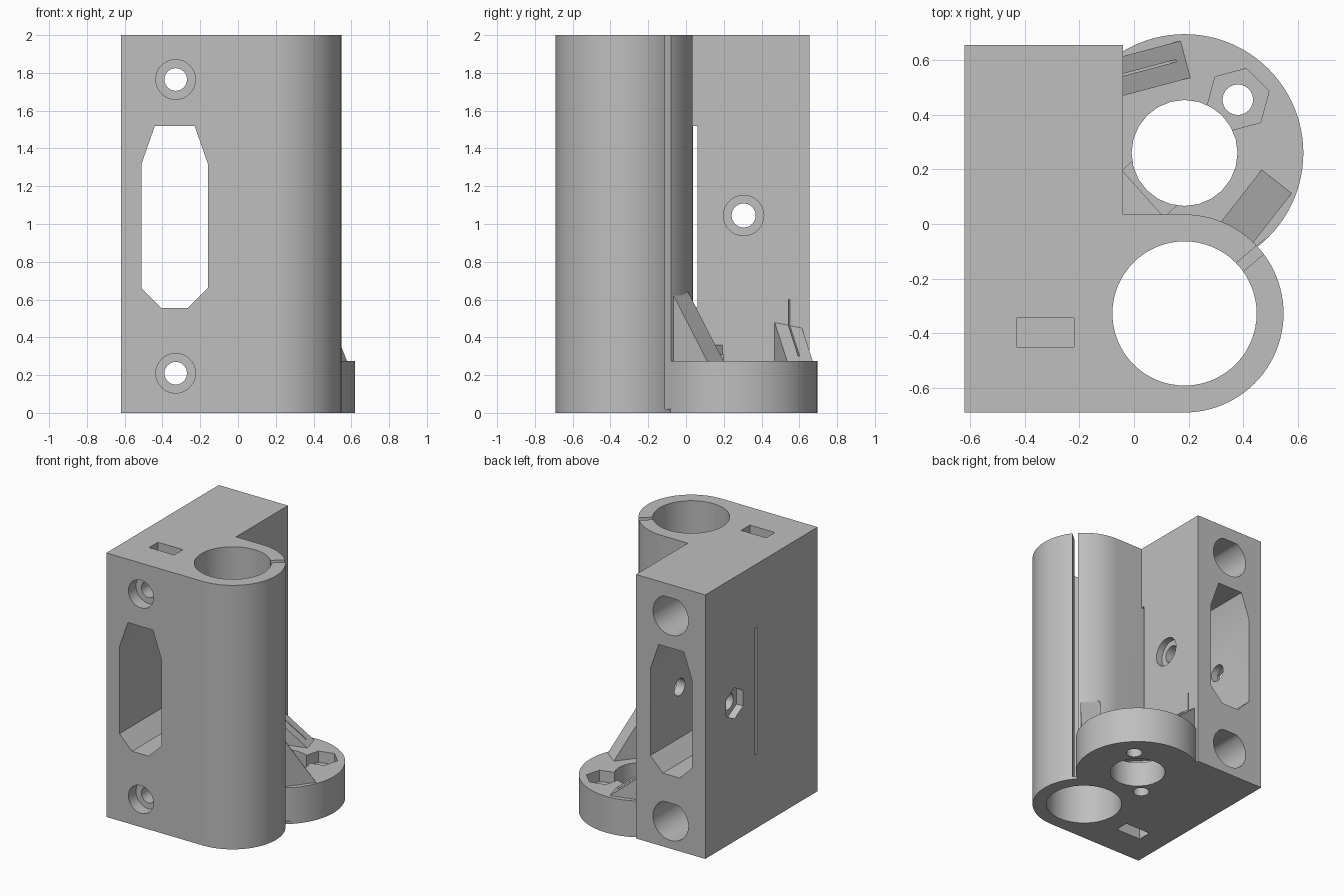
import bpy, bmesh, math
from mathutils import Matrix, Vector

cube = bpy.data.objects.get("Cube")
if cube:
    bpy.data.objects.remove(cube, do_unlink=True)

grey = bpy.data.materials.new("plain grey")
grey.use_nodes = True
colour = (0.52, 0.52, 0.52, 1)
grey.diffuse_color = colour
grey.node_tree.nodes["Principled BSDF"].inputs["Base Color"].default_value = colour


def ring(u, v, r, n=64, start=0, sweep=360):
    """Points on a circle, or on an arc when sweep is under a full turn."""
    steps = n if sweep == 360 else n - 1
    angles = [math.radians(start + sweep * i / steps) for i in range(n)]
    return [(u + r * math.cos(a), v + r * math.sin(a)) for a in angles]


def rect(u0, u1, v0, v1):
    return [(u0, v0), (u1, v0), (u1, v1), (u0, v1)]


def prism(name, points, a, b, axis="z", place=None):
    """Extrude a flat outline from a to b along an axis."""
    order = {"x": lambda u, v, w: (w, u, v),
             "y": lambda u, v, w: (u, w, v),
             "z": lambda u, v, w: (u, v, w)}[axis]
    bm = bmesh.new()
    low = [bm.verts.new(order(u, v, a)) for u, v in points]
    high = [bm.verts.new(order(u, v, b)) for u, v in points]
    bm.faces.new(low)
    bm.faces.new(high)
    for i in range(len(points)):
        j = (i + 1) % len(points)
        bm.faces.new((low[i], low[j], high[j], high[i]))
    if place:
        bm.transform(place)
    bmesh.ops.recalc_face_normals(bm, faces=bm.faces)
    mesh = bpy.data.meshes.new(name)
    bm.to_mesh(mesh)
    bm.free()
    mesh.materials.append(grey)
    obj = bpy.data.objects.new(name, mesh)
    bpy.context.collection.objects.link(obj)
    return obj


def at(x, y, degrees):
    return Matrix.Translation(Vector((x, y, 0))) @ Matrix.Rotation(math.radians(degrees), 4, "Z")


def combine(target, tool, operation):
    bpy.context.view_layer.objects.active = target
    mod = target.modifiers.new(operation, "BOOLEAN")
    mod.operation, mod.solver, mod.object = operation, "EXACT", tool
    bpy.ops.object.modifier_apply(modifier=mod.name)
    bpy.data.objects.remove(tool, do_unlink=True)


LEFT, STEP, FRONT, BACK, NOTCH = -0.62, -0.04, -0.69, 0.655, 0.035
TUBE = (0.185, (FRONT + NOTCH) / 2)
DISC = (0.185, 0.26)
ROD_X = -0.33
ROD_Z = (0.21, 1.765)

# Upright block with the round bearing tube at its front corner
outline = ([(LEFT, FRONT)]
           + ring(*TUBE, (NOTCH - FRONT) / 2, 49, -90, 180)
           + [(STEP, NOTCH), (STEP, BACK), (LEFT, BACK)])
body = prism("carriage_bracket", outline, 0, 2)

# Round foot, two sloped gussets and the corner cover
adds = [
    prism("round_foot", ring(*DISC, 0.435, 96), 0, 0.275),
    prism("tube_gusset", [(0, 0.2), (0, 0.275), (-0.27, 0.69), (-0.27, 0.2)],
          -0.07, 0.07, "y", at(0.522, 0.155, 52)),
    prism("block_gusset", [(0, 0.2), (0, 0.275), (-0.3, 0.515), (-0.3, 0.2)],
          -0.07, 0.07, "y", at(0.188, 0.603, 15)),
    prism("corner_cover", [(-0.1, -0.02), (0.15, -0.02), (-0.1, 0.26)], 0.2, 0.36),
]
for part in adds:
    combine(body, part, "UNION")

# Main bore with its slit, and the hole in the foot
cuts = [
    prism("tube_bore", ring(*TUBE, 0.264), -0.1, 2.1),
    prism("tube_slit", rect(0.2, 0.4, -0.02, 0.02), 0.02, 2.1, "z", at(*TUBE, 40)),
    prism("foot_hole", ring(*DISC, 0.194, 24), -0.1, 0.5),
]

# Foot screw holes, with an open nut pocket and a covered nut slot
far, near = (0.38, 0.455), (-0.01, 0.065)
cuts += [
    prism("far_screw", ring(*far, 0.056, 24), -0.1, 0.4),
    prism("far_nut", ring(*far, 0.118, 6, 15), 0.19, 0.4),
    prism("near_screw", ring(*near, 0.056, 24), -0.1, 0.28),
    prism("near_nut", rect(-0.1, 0.16, -0.115, 0.115), 0.19, 0.31, "z", at(*near, 45)),
]

# Eight-sided belt window from front to back
window = [(-0.44, 1.52), (-0.23, 1.52), (-0.16, 1.32), (-0.16, 0.66),
          (-0.265, 0.555), (-0.405, 0.555), (-0.51, 0.66), (-0.51, 1.32)]
cuts.append(prism("belt_window", window, -0.8, 0.8, "y"))

# Rod sockets at the back, screw holes at the front, nut slots top and bottom
for z, slot in zip(ROD_Z, ((-0.1, 0.33), (1.645, 2.1))):
    socket = [(u, min(v, z + 0.135)) for u, v in ring(ROD_X, z, 0.148, 48, 3.75)]
    flat = [p for p in socket if p[1] >= z + 0.135]
    socket = [p for p in socket if p not in flat[1:-1]]
    cuts += [
        prism("rod_socket", socket, -0.25, 0.8, "y"),
        prism("rod_screw", ring(ROD_X, z, 0.06, 24), -0.8, 0, "y"),
        prism("rod_screw_head", ring(ROD_X, z, 0.105, 32), -0.8, -0.6, "y"),
        prism("rod_nut_slot", rect(-0.43, -0.22, -0.45, -0.345), *slot),
    ]

# Clamp screw through the sides, with a head recess and a nut recess
clamp = (0.305, 1.045)
cuts += [
    prism("clamp_screw", ring(*clamp, 0.064, 24), -0.8, 0.1, "x"),
    prism("clamp_head", ring(*clamp, 0.107, 32), -0.09, 0.1, "x"),
    prism("clamp_nut", ring(*clamp, 0.118, 6, 30), -0.8, -0.565, "x"),
]

# Thin relief slits in the block and the gusset
cuts += [
    prism("side_slit", rect(0.036, 0.06, 0.56, 1.52), -0.8, -0.02, "x"),
    prism("gusset_slit", rect(-0.27, -0.035, -0.004, 0.004), 0.3, 0.6, "z", at(0.188, 0.607, 15)),
]
for part in cuts:
    combine(body, part, "DIFFERENCE")

# Smooth round walls, crisp edges
bpy.ops.object.select_all(action="DESELECT")
body.select_set(True)
bpy.context.view_layer.objects.active = body
bpy.ops.object.shade_smooth_by_angle(angle=math.radians(25))
